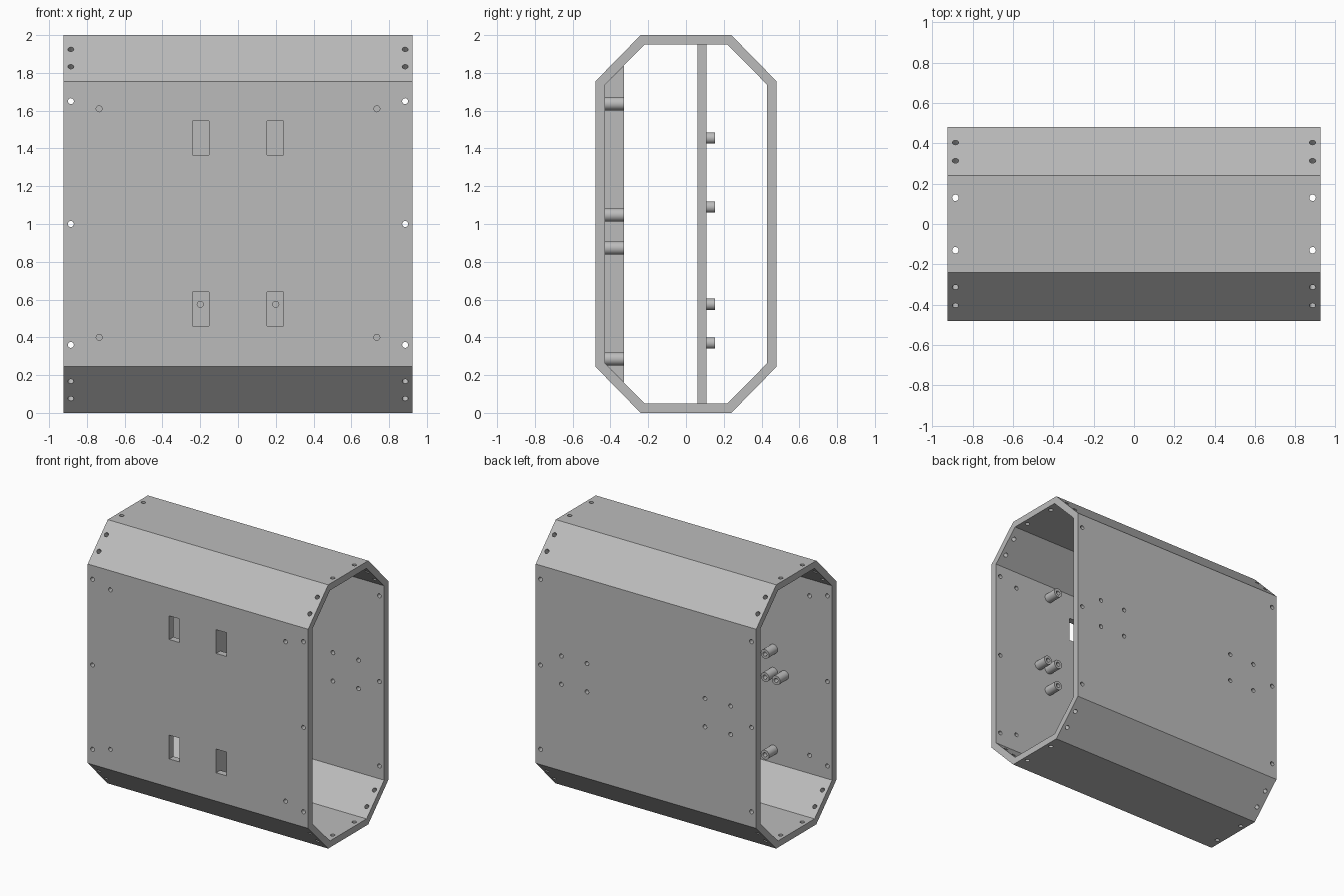
import bpy, bmesh, math
from mathutils import Matrix, Vector

if "Cube" in bpy.data.objects:
    bpy.data.objects.remove(bpy.data.objects["Cube"])

grey = bpy.data.materials.new("plain_grey")
grey.diffuse_color = (0.5, 0.5, 0.5, 1)
grey.use_nodes = True
grey.node_tree.nodes["Principled BSDF"].inputs["Base Color"].default_value = grey.diffuse_color

HX = 0.925      # half length of the casing
WALL = 0.05


def finish(name, bm, hidden=False):
    bmesh.ops.recalc_face_normals(bm, faces=bm.faces)
    me = bpy.data.meshes.new(name)
    bm.to_mesh(me)
    bm.free()
    ob = bpy.data.objects.new(name, me)
    bpy.context.collection.objects.link(ob)
    me.materials.append(grey)
    ob.hide_render = hidden
    if hidden:
        ob.hide_viewport = True
    return ob


def octagon(y, z, y_in, z_in):
    """Chamfered outline around (0, 1): half sizes and inner chamfer corners."""
    return [(-y, 1 - z_in), (-y_in, 1 - z), (y_in, 1 - z), (y, 1 - z_in),
            (y, 1 + z_in), (y_in, 1 + z), (-y_in, 1 + z), (-y, 1 + z_in)]


def prism(bm, pts, x0, x1):
    """Solid made by extruding a y-z outline along x."""
    f = bm.faces.new([bm.verts.new((x0, y, z)) for y, z in pts])
    r = bmesh.ops.extrude_face_region(bm, geom=[f])
    vs = [v for v in r["geom"] if isinstance(v, bmesh.types.BMVert)]
    bmesh.ops.translate(bm, vec=(x1 - x0, 0, 0), verts=vs)


def rod(bm, centre, axis, radius, length, seg=16):
    q = Vector(axis).to_track_quat('Z', 'Y').to_matrix().to_4x4()
    bmesh.ops.create_cone(bm, cap_ends=True, segments=seg, radius1=radius,
                          radius2=radius, depth=length,
                          matrix=Matrix.Translation(centre) @ q)


def box(bm, lo, hi):
    prism(bm, [(lo[1], lo[2]), (hi[1], lo[2]), (hi[1], hi[2]), (lo[1], hi[2])],
          lo[0], hi[0])


def cut(ob, cutter):
    m = ob.modifiers.new("openings", 'BOOLEAN')
    m.operation = 'DIFFERENCE'
    m.solver = 'EXACT'
    m.object = cutter


# Casing: eight-sided tube, open at both ends
bm = bmesh.new()
outer = octagon(0.48, 1.0, 0.24, 0.755)
inner = octagon(0.43, 0.95, 0.219, 0.737)
rings = [[bm.verts.new((x, y, z)) for y, z in pts]
         for x, pts in ((-HX, outer), (HX, outer), (HX, inner), (-HX, inner))]
for i in range(4):
    a, b = rings[i], rings[(i + 1) % 4]
    for k in range(8):
        n = (k + 1) % 8
        bm.faces.new((a[k], a[n], b[n], b[k]))
casing = finish("casing", bm)

# Screw holes and windows in the casing
bm = bmesh.new()
R = 0.016
for sx in (-1, 1):
    x = sx * 0.885
    for z in (0.36, 1.0, 1.65):
        for y in (-0.455, 0.455):
            rod(bm, (x, y, z), (0, 1, 0), R, 0.15)
    for y in (-0.13, 0.13):
        for z in (0.025, 1.975):
            rod(bm, (x, y, z), (0, 0, 1), R, 0.15)
    for sy in (-1, 1):
        for sz in (-1, 1):
            for y, z in ((0.314, 0.925), (0.404, 0.833)):
                rod(bm, (x, sy * y, 1 + sz * z), (0, sy, sz), R, 0.12)
    for z in (0.4, 1.61):
        rod(bm, (sx * 0.735, -0.455, z), (0, 1, 0), R, 0.15)
    for hx in (0.495, 0.71):
        for z in (0.90, 1.115):
            rod(bm, (sx * hx, 0.455, z), (0, 1, 0), R, 0.15)
    for z in (0.55, 1.455):
        wx = sx * 0.197
        box(bm, (wx - 0.044, -0.55, z - 0.09), (wx + 0.044, -0.40, z + 0.09))
cut(casing, finish("casing_cutter", bm, True))

# Stiffening ribs on the inside of the front wall
for sx, side in ((-1, "left"), (1, "right")):
    bm = bmesh.new()
    prism(bm, [(-0.43, 0.263), (-0.327, 0.16), (-0.327, 1.84), (-0.43, 1.737)],
          sx * 0.10, sx * 0.15)
    finish("rib_" + side, bm)

# Middle partition, standing between floor and roof
bm = bmesh.new()
box(bm, (-0.45, 0.06, WALL), (0.45, 0.108, 2 - WALL))
partition = finish("partition", bm)
mid_points = [(s * x, z) for s in (-1, 1)
              for x, z in ((0.2, 0.575), (0.2, 0.37), (0.32, 1.09), (0.32, 1.455))]
bm = bmesh.new()
for x, z in mid_points:
    rod(bm, (x, 0.085, z), (0, 1, 0), R, 0.2)
cut(partition, finish("partition_cutter", bm, True))


def standoff(name, x, z, y0, y1, r_out, r_in=R, seg=24):
    """Hollow spacer along y."""
    bm = bmesh.new()
    loops = []
    for y, r in ((y0, r_out), (y1, r_out), (y1, r_in), (y0, r_in)):
        loops.append([bm.verts.new((x + r * math.cos(2 * math.pi * k / seg), y,
                                    z + r * math.sin(2 * math.pi * k / seg)))
                      for k in range(seg)])
    for i in range(4):
        a, b = loops[i], loops[(i + 1) % 4]
        for k in range(seg):
            n = (k + 1) % seg
            bm.faces.new((a[k], a[n], b[n], b[k]))
    ob = finish(name, bm)
    bpy.ops.object.select_all(action='DESELECT')
    ob.select_set(True)
    bpy.context.view_layer.objects.active = ob
    bpy.ops.object.shade_smooth_by_angle(angle=math.radians(35))


# Spacers on the partition
for i, (x, z) in enumerate(mid_points):
    standoff(f"partition_spacer_{i + 1}", x, z, 0.108, 0.153, 0.03)

# Spacers on the front wall, repeated by a half turn about the centre
front_points = [(0.433, 1.637), (0.433, 1.048), (0.526, 1.048),
                (0.433, 0.873), (0.433, 0.286)]
for i, (x, z) in enumerate(front_points):
    standoff(f"front_spacer_right_{i + 1}", x, z, -0.43, -0.327, 0.035)
    standoff(f"front_spacer_left_{i + 1}", -x, 2 - z, -0.43, -0.327, 0.035)
